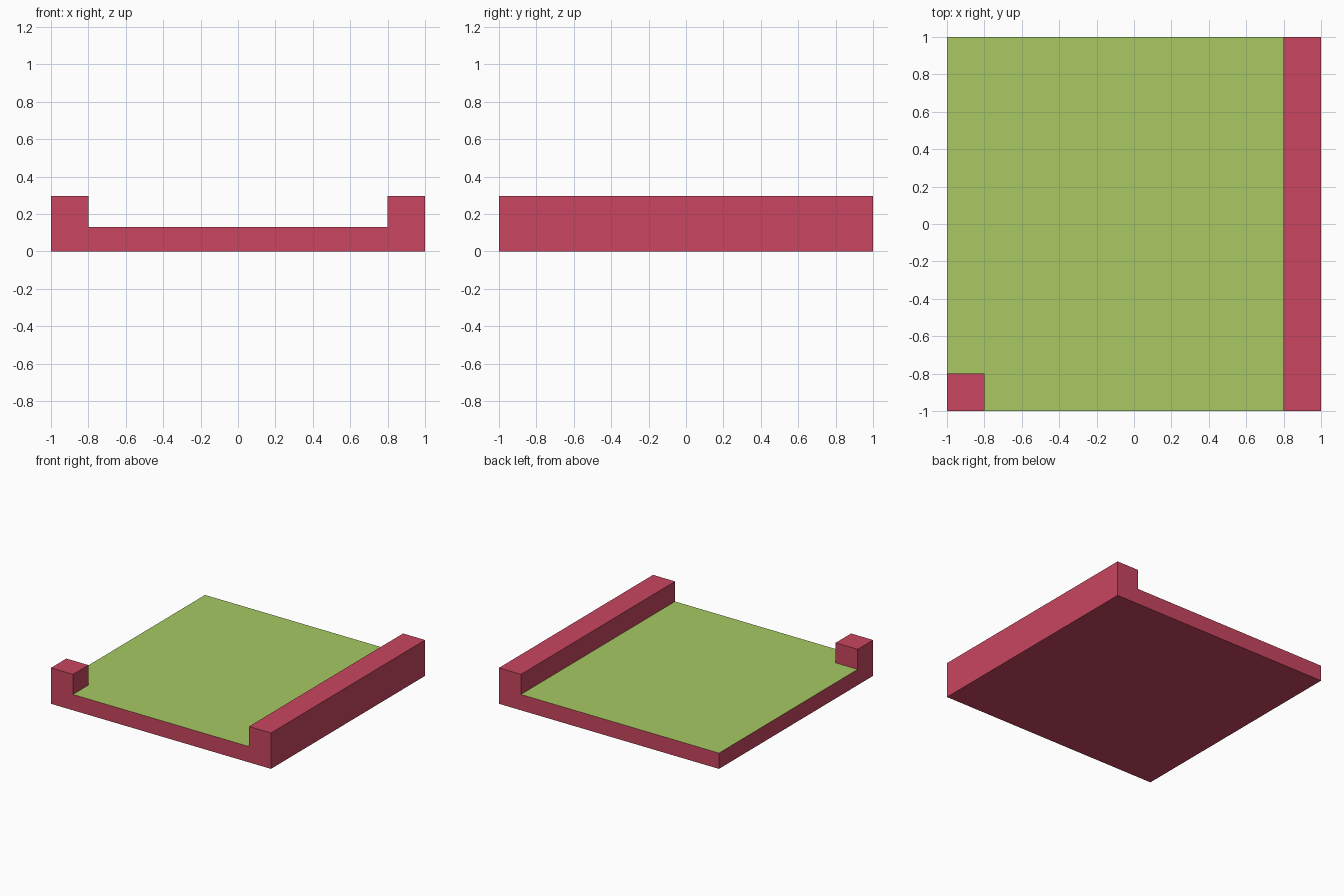
import bpy, bmesh, math
from mathutils import Vector

if "Cube" in bpy.data.objects:
    bpy.data.objects.remove(bpy.data.objects["Cube"])

BASE_H, WALL_H, EDGE = 0.13, 0.295, 0.8


def material(name, rgb):
    m = bpy.data.materials.new(name)
    m.diffuse_color = (*rgb, 1.0)
    m.use_nodes = True
    m.node_tree.nodes["Principled BSDF"].inputs["Base Color"].default_value = m.diffuse_color
    return m


red = material("raspberry_red", (0.578, 0.060, 0.117))
green = material("grass_green", (0.392, 0.584, 0.127))

# Base slab
bm = bmesh.new()
bmesh.ops.create_cube(bm, size=1.0)
for v in bm.verts:
    v.co = Vector((v.co.x * 2, v.co.y * 2, (v.co.z + 0.5) * BASE_H))

# Cut lines for the side wall and the corner post
for co, no in (((-EDGE, 0, 0), (1, 0, 0)), ((EDGE, 0, 0), (1, 0, 0)), ((0, -EDGE, 0), (0, 1, 0))):
    bmesh.ops.bisect_plane(bm, geom=bm.verts[:] + bm.edges[:] + bm.faces[:],
                           plane_co=co, plane_no=no)

# Green field on top; the wall and post areas are raised
raised = []
for f in bm.faces:
    c = f.calc_center_median()
    if f.normal.z > 0.9:
        if c.x > EDGE or (c.x < -EDGE and c.y < -EDGE):
            raised.append(f)
        else:
            f.material_index = 1
res = bmesh.ops.extrude_face_region(bm, geom=raised)
bmesh.ops.delete(bm, geom=[f for f in raised if f.is_valid], context='FACES_ONLY')
for v in (g for g in res["geom"] if isinstance(g, bmesh.types.BMVert)):
    v.co.z = WALL_H

# Walls of the raised parts are red, only the low field is green
bm.normal_update()
for f in bm.faces:
    c = f.calc_center_median()
    f.material_index = int(f.normal.z > 0.9 and abs(c.z - BASE_H) < 0.01)
bmesh.ops.dissolve_limit(bm, angle_limit=math.radians(1), verts=bm.verts[:],
                         edges=bm.edges[:], delimit={'MATERIAL'})
bmesh.ops.recalc_face_normals(bm, faces=bm.faces[:])

mesh = bpy.data.meshes.new("walled_floor_tile")
bm.to_mesh(mesh)
bm.free()
mesh.materials.append(red)
mesh.materials.append(green)
bpy.context.collection.objects.link(bpy.data.objects.new("walled_floor_tile", mesh))
